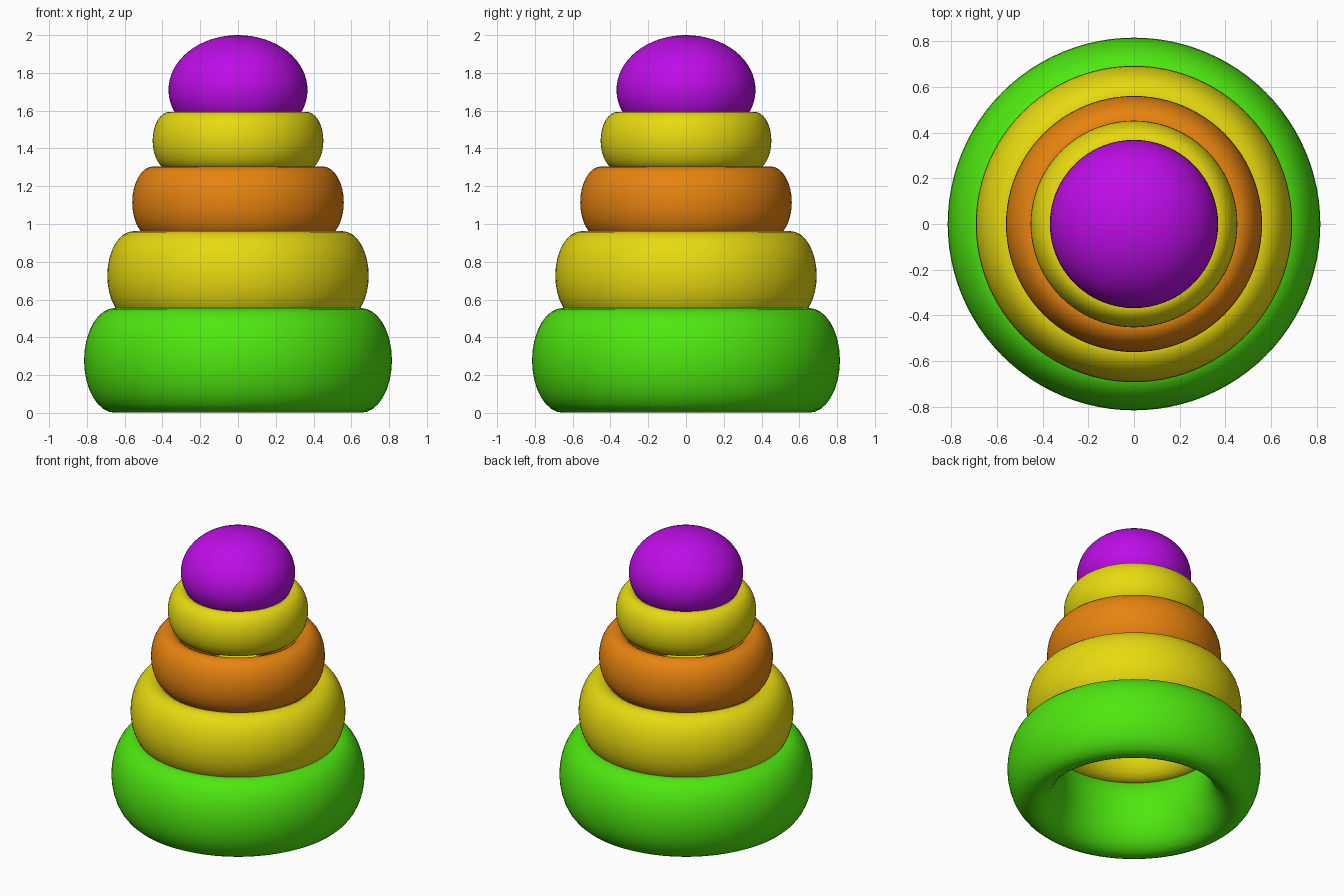
import bpy

if "Cube" in bpy.data.objects:
    bpy.data.objects.remove(bpy.data.objects["Cube"])


def material(name, rgb):
    m = bpy.data.materials.new(name)
    m.diffuse_color = (*rgb, 1.0)
    m.use_nodes = True
    m.node_tree.nodes["Principled BSDF"].inputs["Base Color"].default_value = m.diffuse_color
    return m


green = material("green", (0.077, 0.80, 0.005))
yellow = material("yellow", (0.80, 0.70, 0.005))
orange = material("orange", (0.80, 0.23, 0.005))
purple = material("purple", (0.51, 0.004, 0.80))


def finish(name, scale, mat):
    obj = bpy.context.object
    obj.name = name
    obj.scale = scale
    bpy.ops.object.transform_apply(location=False, rotation=False, scale=True)
    obj.data.materials.append(mat)
    bpy.ops.object.shade_smooth()


# Stacked rings: same tall-section torus, shrinking upwards (outer radius, top height)
rings = [
    ("bottom_ring", 0.815, 0.555, green),
    ("lower_middle_ring", 0.692, 0.962, yellow),
    ("upper_middle_ring", 0.560, 1.305, orange),
    ("top_ring", 0.452, 1.594, yellow),
]
for name, outer, top, mat in rings:
    half = outer * 0.34
    bpy.ops.mesh.primitive_torus_add(
        major_radius=outer * 0.8, minor_radius=outer * 0.2,
        major_segments=96, minor_segments=32, location=(0, 0, top - half))
    finish(name, (1, 1, half / (outer * 0.2)), mat)

# Flattened ball resting in the top ring
bpy.ops.mesh.primitive_uv_sphere_add(
    segments=64, ring_count=32, radius=1, location=(0, 0, 1.71))
finish("top_ball", (0.368, 0.368, 0.29), purple)
